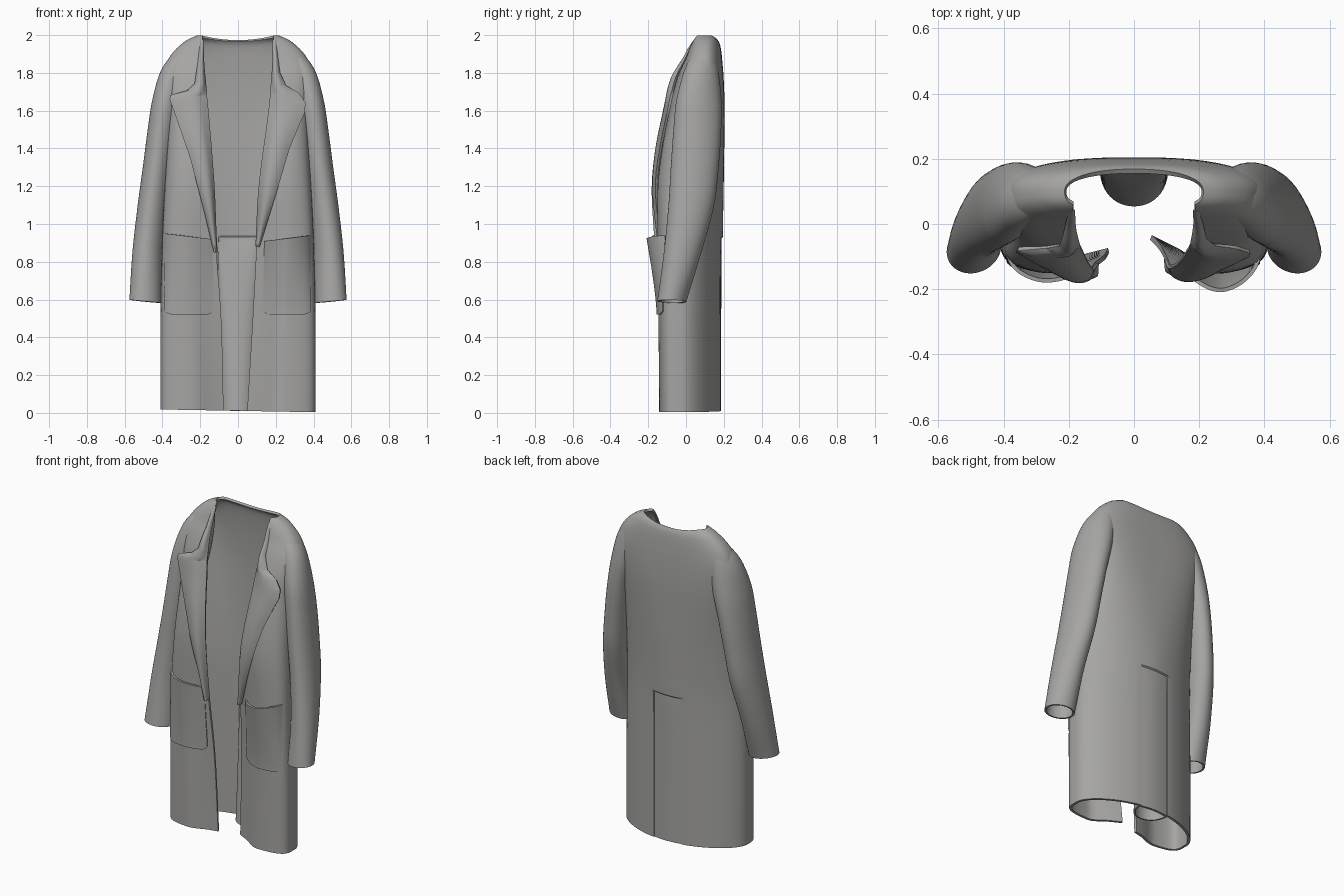
import bpy, math
from mathutils import Vector

cube = bpy.data.objects.get("Cube")
if cube:
    bpy.data.objects.remove(cube, do_unlink=True)

GREY = (0.38, 0.376, 0.368, 1)
wool = bpy.data.materials.new("grey wool")
wool.use_nodes = True
wool.diffuse_color = GREY
bsdf = wool.node_tree.nodes["Principled BSDF"]
bsdf.inputs["Base Color"].default_value = GREY
bsdf.inputs["Roughness"].default_value = 0.9


def straight(table, z):
    """Linear reading of a table of (z, value...) rows."""
    z = min(max(z, table[0][0]), table[-1][0])
    for a, b in zip(table, table[1:]):
        if z <= b[0]:
            t = (z - a[0]) / (b[0] - a[0])
            return [p + (q - p) * t for p, q in zip(a[1:], b[1:])]


def smooth(table, z):
    """Smooth reading of the same kind of table."""
    z = min(max(z, table[0][0]), table[-1][0])
    i = next(k for k in range(len(table) - 1) if z <= table[k + 1][0])
    a, b = table[i], table[i + 1]
    p, n = table[max(i - 1, 0)], table[min(i + 2, len(table) - 1)]
    h = b[0] - a[0]
    t = (z - a[0]) / h
    out = []
    for k in range(1, len(a)):
        m0 = (b[k] - p[k]) / (b[0] - p[0]) * h
        m1 = (n[k] - a[k]) / (n[0] - a[0]) * h
        out.append(a[k] + t * m0
                   + t * t * (3 * (b[k] - a[k]) - 2 * m0 - m1)
                   + t ** 3 * (2 * (a[k] - b[k]) + m0 + m1))
    return out


def sheet(name, rows, thickness, closed=False):
    """Cloth sheet through rows of points, given thickness and smoothed."""
    n = len(rows[0])
    verts = [p for row in rows for p in row]
    faces = []
    for r in range(len(rows) - 1):
        for c in range(n if closed else n - 1):
            d = (c + 1) % n
            faces.append((r * n + c, r * n + d, (r + 1) * n + d, (r + 1) * n + c))
    mesh = bpy.data.meshes.new(name)
    mesh.from_pydata(verts, [], faces)
    mesh.materials.append(wool)
    obj = bpy.data.objects.new(name, mesh)
    bpy.context.collection.objects.link(obj)
    bpy.ops.object.select_all(action="DESELECT")
    obj.select_set(True)
    bpy.context.view_layer.objects.active = obj
    solid = obj.modifiers.new("thickness", "SOLIDIFY")
    solid.thickness = thickness
    solid.offset = 0
    bpy.ops.object.modifier_apply(modifier=solid.name)
    bpy.ops.object.shade_smooth_by_angle(angle=math.radians(40))


# Body: height, half width, front y, back y, y of widest point, back and front roundness
BODY = [(0, .403, -.136, .186, -.02, 1.15, .42), (.5, .403, -.142, .186, -.02, 1.15, .42),
        (.95, .392, -.15, .188, -.015, 1.12, .45), (1.2, .38, -.153, .192, 0, 1, .5),
        (1.4, .37, -.135, .195, .02, .85, .55), (1.6, .366, -.1, .197, .05, .7, .6),
        (1.7, .38, -.08, .195, .065, .68, .65), (1.8, .388, -.045, .19, .08, .7, .7),
        (1.88, .356, -.005, .184, .09, .75, .7), (1.93, .314, .015, .179, .095, .8, .7),
        (1.97, .262, .035, .172, .1, .85, .7), (1.992, .21, .045, .162, .1, .9, .7)]
# Opening edge for each side: height, x, distance behind the front
EDGE = {-1: [(0, .078, .055), (.5, .09, .04), (.9, .118, .025), (1.2, .13, .015),
             (1.6, .16, .015), (1.85, .185, .01), (1.992, .186, 0)],
        1: [(0, .052, .095), (.5, .08, .07), (.9, .1, .04), (1.2, .115, .02),
            (1.6, .165, .015), (1.85, .188, .01), (1.992, .186, 0)]}
PLEAT_X, PLEAT_TOP = 0.1, 0.93


def front_y(side, z, x):
    w, yf, _, mid, _, e = smooth(BODY, z)
    xe, dip = smooth(EDGE[side], z)
    c = min(abs(x) / w, 1) ** (1 / e)
    s = math.sqrt(max(0, 1 - c * c)) ** e
    t = min(max((abs(x) - xe) / .18, 0), 1)
    return mid - (mid - yf) * s + dip * (1 - t * t * (3 - 2 * t))


def back_y(z, x):
    w, _, yb, mid, e, _ = smooth(BODY, z)
    return mid + (yb - mid) * math.sqrt(1 - (abs(x) / w) ** (2 / e)) ** e


def hem(side_x, z):
    """Slightly uneven lower edge."""
    return (.011 - .018 * side_x) * max(0, 1 - z / .4)


def half_section(side, z):
    """Points from the centre back round the side to the opening edge."""
    w, _, yb, mid, e, front_e = smooth(BODY, z)
    xe = smooth(EDGE[side], z)[0]
    pts = []
    for i in range(9):
        x = PLEAT_X * math.sin(math.pi / 2 * i / 8)
        step = .007 if z < PLEAT_TOP and i < 8 else 0
        pts.append((x, back_y(z, x) - step))
    start = math.acos((PLEAT_X / w) ** (1 / e))
    for i in range(1, 25):
        a = start * (1 - i / 24)
        pts.append((w * math.cos(a) ** e, mid + (yb - mid) * math.sin(a) ** e))
    end = math.acos((xe / w) ** (1 / front_e))
    for i in range(1, 25):
        x = w * math.cos(end * i / 24) ** front_e
        pts.append((x, front_y(side, z, x)))
    out = []
    for x, y in pts:
        neck = .022 * max(0, 1 - (x / .19) ** 2) * max(0, (z - 1.8) / .192)
        out.append(Vector((side * x, y, z + hem(side * x, z) - neck)))
    return out


levels = [1.7 * i / 34 for i in range(35)]
levels += [1.7 + .292 * math.sin(math.pi / 2 * i / 16) for i in range(1, 17)]
levels = sorted(levels + [PLEAT_TOP - .003, PLEAT_TOP + .003])
sheet("coat_body", [half_section(-1, z)[:0:-1] + half_section(1, z) for z in levels], .015)

# Rounded gusset inside the back pleat
rows = []
for j in range(21):
    z = PLEAT_TOP * j / 20
    depth = .12 * (1 - z / PLEAT_TOP) ** .8
    row = []
    for k in range(25):
        a = math.pi * k / 24
        x = PLEAT_X * math.cos(a)
        row.append(Vector((x, back_y(z, x) - .007 - depth * math.sin(a), z + hem(x, z))))
    rows.append(row)
sheet("back_pleat", rows, .01)

# Sleeves: height, centre x, half width, centre y, half depth, forward slant
SLEEVE = [(.59, .491, .078, -.075, .07, .01), (.85, .478, .075, -.018, .092, .015),
          (1.1, .449, .076, .028, .113, .02), (1.3, .423, .075, .046, .119, .02),
          (1.5, .395, .077, .06, .118, .025), (1.65, .368, .081, .068, .11, .03),
          (1.8, .332, .075, .08, .085, .02), (1.88, .303, .052, .09, .06, .01),
          (1.93, .265, .025, .1, .035, 0)]
for side, label in ((-1, "right"), (1, "left")):
    rows = []
    for i in range(46):
        z = .59 + 1.34 * i / 45
        cx, rx, cy, ry, slant = smooth(SLEEVE, z)
        ring = []
        for k in range(40):
            a = math.tau * k / 40
            tilt = .008 * math.cos(a) * max(0, 1 - (z - .59) / .2)
            y = cy + ry * math.sin(a) - slant * math.cos(a)
            ring.append(Vector((side * (cx + rx * math.cos(a)), y, z + tilt)))
        rows.append(ring)
    sheet(label + "_sleeve", rows, .012, closed=True)

# Turned lapels and collar: height, outer edge x
LAPEL = {-1: [(.85, .121), (1.05, .17), (1.35, .25), (1.62, .345), (1.66, .36), (1.68, .355),
              (1.7, .27), (1.74, .225), (1.85, .208), (1.97, .195)],
         1: [(.88, .108), (1.15, .195), (1.4, .27), (1.53, .325), (1.59, .352), (1.64, .355),
             (1.69, .32), (1.73, .25), (1.8, .217), (1.97, .195)]}
for side, label in ((-1, "right"), (1, "left")):
    table = LAPEL[side]
    low, high = table[0][0], table[-1][0]
    heights = sorted({round(low + (high - low) * i / 50, 4) for i in range(51)} | {r[0] for r in table})
    rows = []
    for z in heights:
        fold = smooth(EDGE[side], z)[0]
        outer = straight(table, z)[0]
        limit = .72 * smooth(BODY, z)[0]
        row = []
        for k in range(15):
            t = k / 14
            x = fold + (max(outer, fold + .004) - fold) * t
            lift = .016 * min(1, t * 4) + .02 * math.sin(math.pi * t)
            lift *= min(1, (1.98 - z) / .2)
            row.append(Vector((side * x, front_y(side, z, min(x, limit)) - lift, z)))
        rows.append(row)
    sheet(label + "_lapel", rows, .014)

# Patch pockets: inner x, outer x, inner top, outer top, bulge
for side, label, xi, xo, zi, zo, bulge in ((-1, "right", .14, .386, .92, .95, .022),
                                           (1, "left", .145, .382, .91, .94, .05)):
    rows = []
    for j in range(25):
        v = j / 24
        row = []
        for k in range(25):
            u = k / 24
            x = xi + (xo - xi) * u - .012 * (1 - v) * (1 - u)
            z = .52 + (zi + (zo - zi) * u - .52) * v
            # rounded lower corners
            z += .02 * (1 - v) * abs(2 * u - 1) ** 8
            lift = .01 + bulge * v ** 1.4 * math.sin(math.pi * u) ** .7
            row.append(Vector((side * x, front_y(side, z, x) - lift, z)))
        rows.append(row)
    sheet(label + "_pocket", rows, .012)
